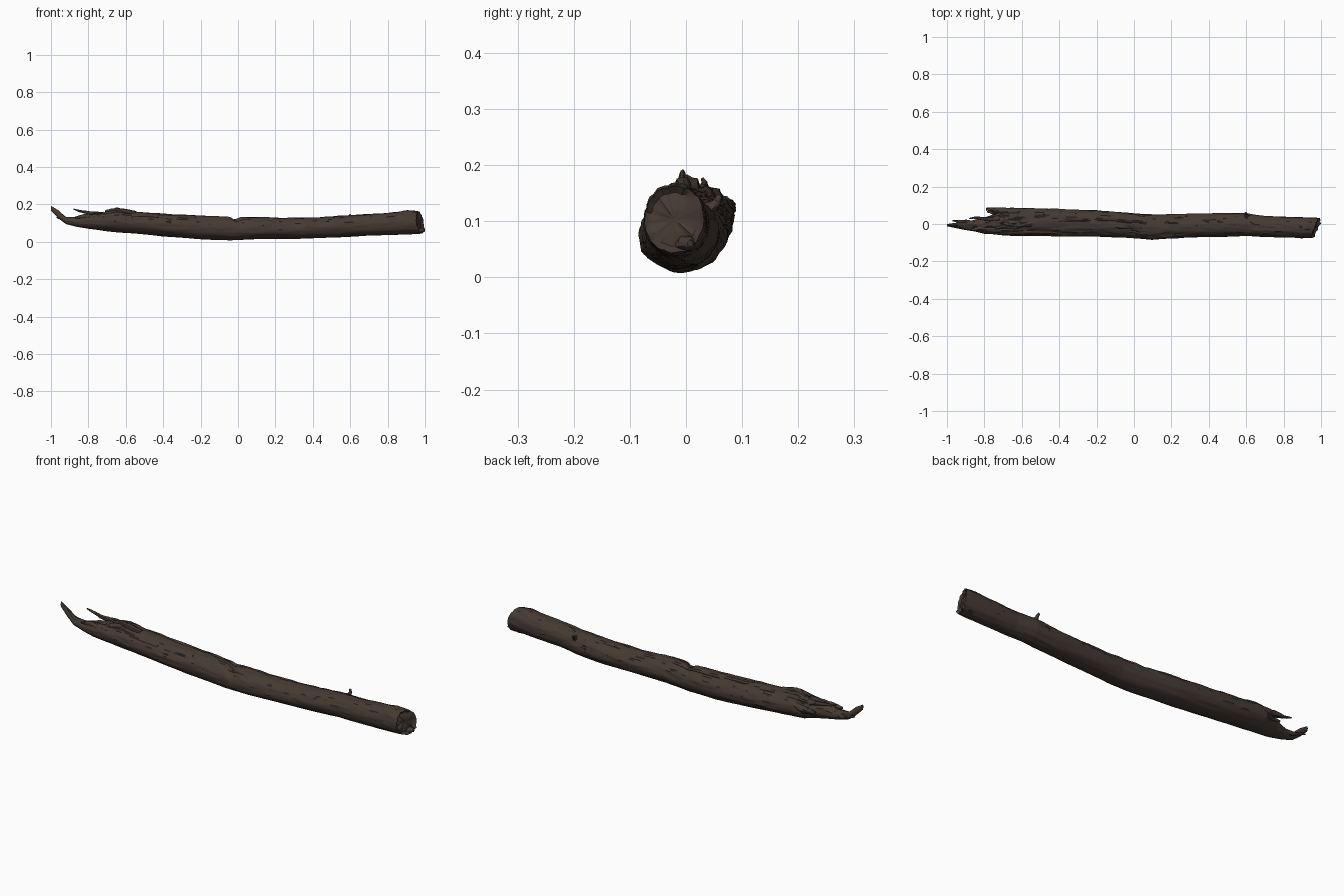
import bpy, bmesh, math
from mathutils import Vector, noise

if "Cube" in bpy.data.objects:
    bpy.data.objects.remove(bpy.data.objects["Cube"])

bark = bpy.data.materials.new("dark_brown_bark")
bark.use_nodes = True
colour = (0.060, 0.042, 0.033, 1)
bark.diffuse_color = colour
shader = bark.node_tree.nodes["Principled BSDF"]
shader.inputs["Base Color"].default_value = colour
shader.inputs["Roughness"].default_value = 0.9

SIDES = 56
RINGS = 260

# Stations along the trunk: x, front y, back y, bottom z, top z
STATIONS = [
    (-1, -.012, 0, .165, .192), (-.96, -.02, .005, .125, .168),
    (-.92, -.028, .01, .095, .132), (-.86, -.038, .02, .08, .13),
    (-.8, -.052, .035, .07, .148), (-.74, -.056, .055, .062, .152),
    (-.7, -.06, .084, .056, .16), (-.65, -.062, .086, .051, .17),
    (-.56, -.064, .085, .044, .16), (-.4, -.066, .08, .03, .15),
    (-.2, -.067, .073, .014, .14), (-.04, -.074, .06, .008, .133),
    (.1, -.084, .05, .013, .134), (.25, -.074, .054, .016, .126),
    (.45, -.067, .058, .02, .132), (.6, -.064, .058, .028, .142),
    (.7, -.07, .042, .034, .148), (.85, -.073, .038, .037, .158),
    (.93, -.076, .036, .04, .167), (1, -.074, .032, .044, .163),
]


def station(x):
    """Blend the two neighbouring stations."""
    for a, b in zip(STATIONS, STATIONS[1:]):
        if x <= b[0]:
            t = max(0, (x - a[0]) / (b[0] - a[0]))
            return [p + (q - p) * t for p, q in zip(a[1:], b[1:])]
    return STATIONS[-1][1:]


def bump(value, centre, width):
    return math.exp(-((value - centre) / width) ** 2)


def trunk_point(x, angle):
    front, back, low, high = station(x)
    c, s = math.cos(angle), math.sin(angle)
    upper = min(1, max(0, s + 0.5))
    # Long ridges in the bark, strongest on the upper half
    grain = noise.noise(Vector((x * 5, c * 4, s * 4)))
    fine = noise.noise(Vector((x * 16, c * 11, s * 11 + 5)))
    r = 1 + 0.05 * grain + (0.015 + 0.05 * upper) * fine
    # Wandering split along the top
    wander = 0.25 * noise.noise(Vector((x * 5, 3, 0)))
    reach = bump(x, -.05, .5)
    r -= 0.13 * reach * bump(angle, 1.25 + wander, .07)
    r -= 0.10 * bump(x, -.5, .25) * bump(angle, 2.4 + wander, .08)
    # Cross notch near the middle
    line = -.018 + 0.02 * (angle - 1.5)
    r -= 0.28 * bump(x, line, .022) * bump(angle, 1.85, .75)
    # Torn, hollow wood towards the broken end
    torn = bump(x, -.72, .16) * bump(angle, 1.45, .9)
    tear = noise.noise(Vector((x * 13, c * 7, 8)))
    r += torn * (0.32 * tear - 0.06)
    r += 0.2 * bump(x, -.65, .035) * bump(angle, 1.6, .45)
    y = (front + back) / 2 + c * r * (back - front) / 2
    z = (low + high) / 2 + s * r * (high - low) / 2
    # Oblique sawn end with an uneven rim
    if x > .85:
        slant = .35 * (y - .03) - .16 * (z - .05)
        ragged = .012 * noise.noise(Vector((c * 3, s * 3, 2)))
        x += (x - .85) / .15 * (slant + ragged)
    return Vector((x, y, z))


def finish(name, bm):
    bmesh.ops.recalc_face_normals(bm, faces=bm.faces)
    mesh = bpy.data.meshes.new(name)
    bm.to_mesh(mesh)
    bm.free()
    mesh.materials.append(bark)
    obj = bpy.data.objects.new(name, mesh)
    bpy.context.collection.objects.link(obj)
    bpy.ops.object.select_all(action="DESELECT")
    obj.select_set(True)
    bpy.context.view_layer.objects.active = obj
    bpy.ops.object.shade_smooth_by_angle(angle=math.radians(40))
    return obj


def skin(bm, rings):
    """Bridge successive rings of points and close both ends."""
    rows = [[bm.verts.new(p) for p in ring] for ring in rings]
    for a, b in zip(rows, rows[1:]):
        n = len(a)
        for i in range(n):
            j = (i + 1) % n
            bm.faces.new((a[i], a[j], b[j], b[i]))
    bm.faces.new(rows[0])
    bm.faces.new(rows[-1])


# Trunk, followed by a dented end face of shrinking rings
angles = [math.tau * i / SIDES for i in range(SIDES)]
rings = [[trunk_point(-1 + 2 * k / RINGS, a) for a in angles]
         for k in range(RINGS + 1)]
rim = rings[-1]
middle = sum(rim, Vector()) / SIDES
for scale in (.93, .8, .62, .42, .22, .06):
    ring = []
    for p in rim:
        q = middle + (p - middle) * scale
        dent = noise.noise(Vector((q.y * 28, q.z * 28, 4)))
        q.x += (.012 * dent - .01) * min(1, (1 - scale) * 5)
        ring.append(q)
    rings.append(ring)
bm = bmesh.new()
skin(bm, rings)
finish("log_trunk", bm)


def splinter(name, path, seed):
    """Crooked tapering sliver through (x, y, z, radius) points."""
    rings = []
    for a, b in zip(path, path[1:]):
        for t in (0, .25, .5, .75):
            rings.append([p + (q - p) * t for p, q in zip(a, b)])
    rings.append(path[-1])
    points = [Vector(r[:3]) for r in rings]
    loops = []
    for i, (p, r) in enumerate(zip(points, rings)):
        ahead = points[min(i + 1, len(points) - 1)]
        along = (ahead - points[max(i - 1, 0)]).normalized()
        turn = along.to_track_quat("Z", "Y")
        loop = []
        for k in range(9):
            a = math.tau * k / 9
            rough = 1 + .35 * noise.noise(Vector((i * .7, k * 1.3, seed)))
            loop.append(p + turn @ Vector((math.cos(a), math.sin(a), 0)) * r[3] * rough)
        loops.append(loop)
    bm = bmesh.new()
    skin(bm, loops)
    finish(name, bm)


# Broken slivers at the torn end, and a twig stub on the back
splinter("thin_splinter", [(-.72, .03, .145, .014), (-.8, .028, .156, .009),
                           (-.85, .034, .165, .006), (-.88, .03, .175, .003)], 1)
splinter("back_splinter", [(-.64, .062, .125, .022), (-.72, .072, .124, .016),
                           (-.76, .078, .128, .011), (-.79, .08, .126, .008)], 2)
splinter("back_fork", [(-.71, .066, .115, .016), (-.75, .06, .11, .01),
                       (-.785, .066, .105, .004)], 3)
splinter("front_splinter", [(-.74, -.03, .125, .02), (-.82, -.025, .135, .013),
                            (-.87, -.03, .13, .005)], 4)
splinter("tail_splinter", [(-.84, .0, .11, .018), (-.9, .012, .11, .01),
                           (-.94, .014, .122, .007), (-.97, .018, .13, .003)], 5)
splinter("top_shard", [(-.55, .0, .15, .014), (-.62, -.005, .166, .014),
                       (-.67, .0, .17, .01), (-.71, .004, .162, .005)], 6)
splinter("twig_stub", [(.6, .035, .115, .014), (.602, .052, .13, .008),
                       (.597, .06, .145, .005)], 7)
splinter("end_lip", [(.9, -.01, .06, .018), (.96, -.005, .06, .017),
                     (.99, .005, .06, .012), (.997, .008, .06, .006)], 8)
